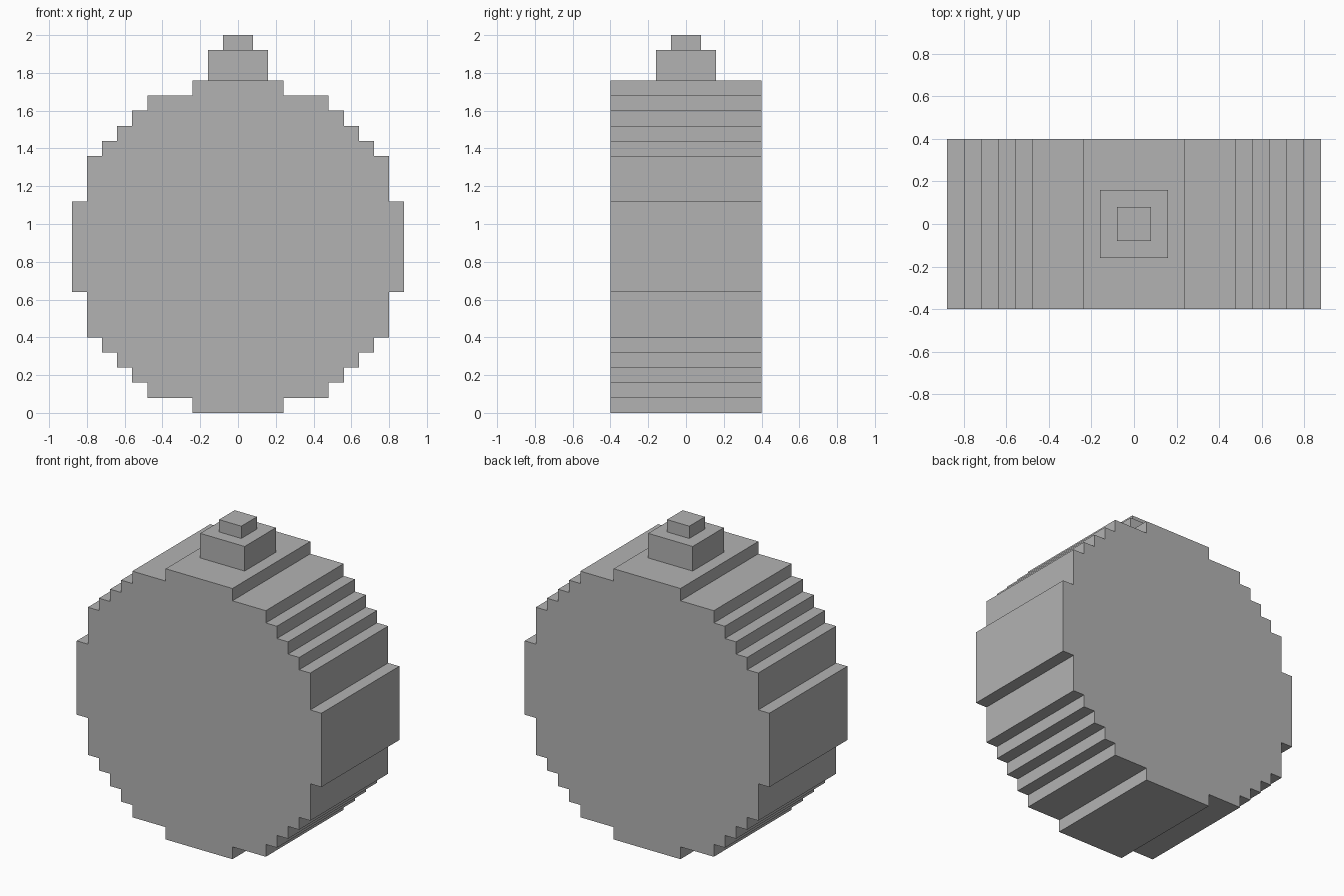
import bpy
import bmesh
from mathutils import Matrix, Vector

UNIT = 0.08        # size of one block
HALF_DEPTH = 5     # body half depth in blocks
RADIUS = 11        # body radius in blocks

cube = bpy.data.objects.get("Cube")
if cube:
    bpy.data.objects.remove(cube, do_unlink=True)

grey = bpy.data.materials.new("plain grey")
grey.use_nodes = True
grey.diffuse_color = (0.45, 0.45, 0.45, 1)
grey.node_tree.nodes["Principled BSDF"].inputs["Base Color"].default_value = grey.diffuse_color


def add_object(name, bm):
    bmesh.ops.recalc_face_normals(bm, faces=bm.faces)
    bmesh.ops.scale(bm, vec=Vector((UNIT, UNIT, UNIT)), verts=bm.verts)
    mesh = bpy.data.meshes.new(name)
    bm.to_mesh(mesh)
    bm.free()
    mesh.materials.append(grey)
    bpy.context.collection.objects.link(bpy.data.objects.new(name, mesh))


def add_block(name, half_width, bottom, height):
    bm = bmesh.new()
    size = Matrix.Diagonal((2 * half_width, 2 * half_width, height, 1))
    place = Matrix.Translation((0, 0, bottom + height / 2))
    bmesh.ops.create_cube(bm, size=1, matrix=place @ size)
    add_object(name, bm)


# Stepped round body: one quarter of the outline, mirrored to all four
corners = [(11, 3), (10, 3), (10, 6), (9, 6), (9, 7), (8, 7),
           (8, 8), (7, 8), (7, 9), (6, 9), (6, 10), (3, 10), (3, 11)]
upper = corners + [(-x, z) for x, z in reversed(corners)]
outline = upper + [(-x, -z) for x, z in upper]

bm = bmesh.new()
face = bm.faces.new([bm.verts.new((x, -HALF_DEPTH, z + RADIUS)) for x, z in outline])
extruded = bmesh.ops.extrude_face_region(bm, geom=[face], use_keep_orig=True)
moved = [v for v in extruded["geom"] if isinstance(v, bmesh.types.BMVert)]
bmesh.ops.translate(bm, vec=(0, 2 * HALF_DEPTH, 0), verts=moved)
add_object("round_body", bm)

# Neck and small cap on top
add_block("neck", 2, 2 * RADIUS, 2)
add_block("cap", 1, 2 * RADIUS + 2, 1)
